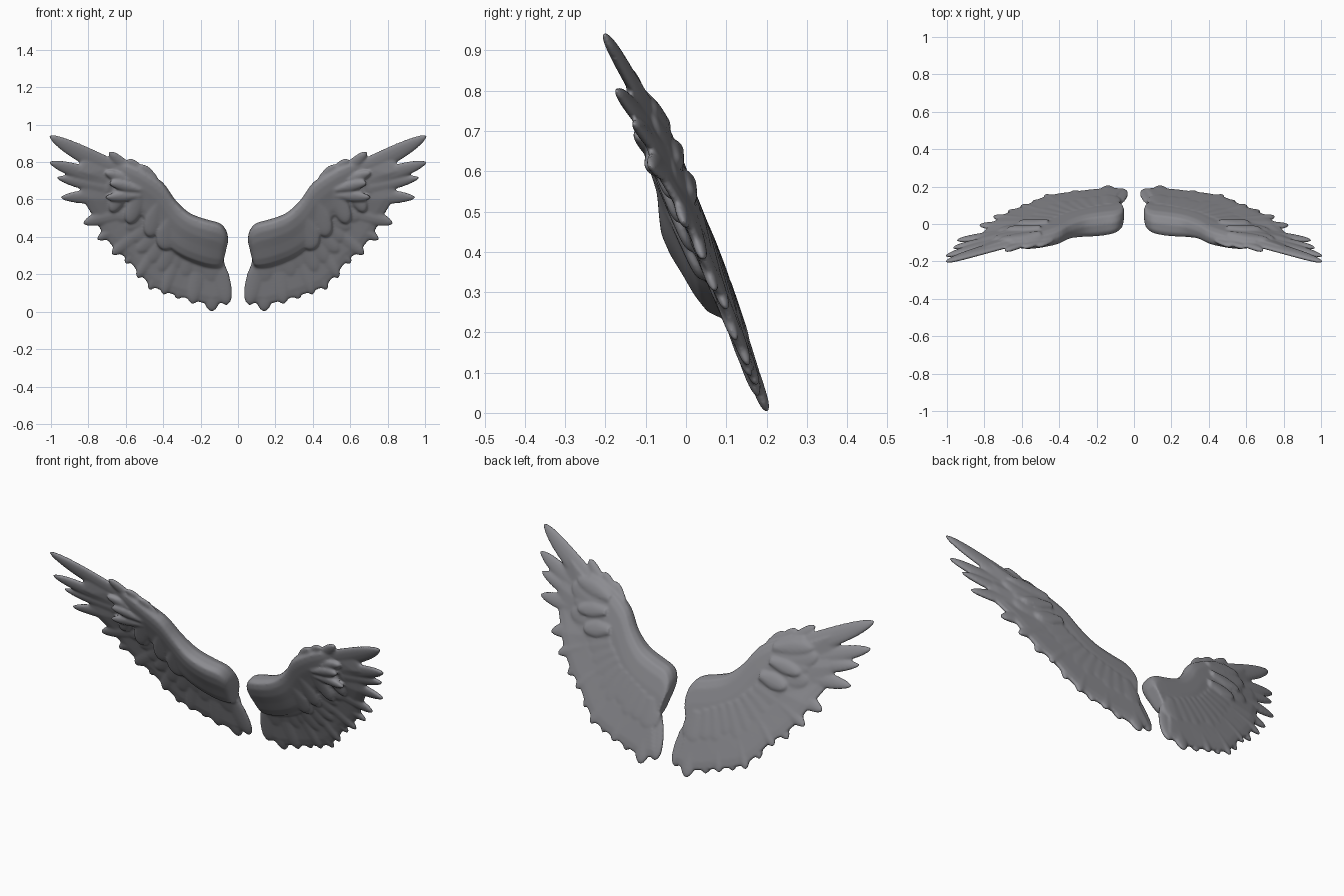
import bpy, bmesh, math, random
from mathutils import Vector

if "Cube" in bpy.data.objects:
    bpy.data.objects.remove(bpy.data.objects["Cube"])

grey = bpy.data.materials.new("stone grey")
grey.diffuse_color = (0.26, 0.26, 0.28, 1)
grey.use_nodes = True
grey.node_tree.nodes["Principled BSDF"].inputs["Base Color"].default_value = grey.diffuse_color


def mid_y(x, z):
    """Curved, tilted surface that the whole wing lies on."""
    return 0.2 - 0.35 * z - 0.07 * x * x


def skin(bm, rings):
    """Close a list of equal vertex rings into a solid."""
    n = len(rings[0])
    for a, b in zip(rings, rings[1:]):
        for i in range(n):
            bm.faces.new((a[i], a[(i + 1) % n], b[(i + 1) % n], b[i]))
    bm.faces.new(rings[0])
    bm.faces.new(rings[-1])


def smooth_path(pts, steps=4):
    """Catmull-Rom curve through the points."""
    p = [Vector(q) for q in pts]
    p = [p[0]] + p + [p[-1]]
    out = []
    for a, b, c, d in zip(p, p[1:], p[2:], p[3:]):
        for k in range(steps):
            t = k / steps
            out.append(.5 * (2 * b + (c - a) * t + (2 * a - 5 * b + 4 * c - d) * t * t
                             + (3 * b - a - 3 * c + d) * t ** 3))
    return out + [p[-1]]


def feather(bm, root, tip, hw, off=0.0, thick=0.012, bend=0.0, power=4, tip_off=None):
    """Flat tapered blade from root to tip (x, z); off moves it to the front."""
    r, t = Vector(root), Vector(tip)
    d = t - r
    side = Vector((-d.y, d.x)).normalized()
    tip_off = off if tip_off is None else tip_off
    rings = []
    for k in range(15):
        s = min(math.sin(k / 14 * math.pi / 2), 0.997)
        c = r + d * s + side * bend * 4 * s * (1 - s)
        w = hw * min(1, 0.55 + s) * (1 - s ** power) ** 0.6
        h = thick * (1 - s ** 12) ** 0.5
        o = off + (tip_off - off) * s
        ring = []
        for j in range(12):
            a = j * math.tau / 12
            p = c + side * w * math.cos(a)
            ring.append(bm.verts.new((p.x, mid_y(p.x, p.y) - o + h * math.sin(a), p.y)))
        rings.append(ring)
    skin(bm, rings)


# flight feathers: root, tip, half width, bend, taper power, offset of tip, filled part
FLIGHT = [((.50, .69), (1.01, .940), .054, -.010, 4, 0, .64), ((.50, .65), (1.01, .800), .046, -.005, 5, .024, .70),
          ((.50, .62), (.972, .718), .042, 0, 4, .008, .75), ((.48, .59), (.95, .61), .050, .012, 3.5, .014, .76),
          ((.46, .55), (.83, .472), .052, .012, 4, -.010, .82), ((.44, .52), (.755, .385), .048, .012, 4, -.012, .88),
          ((.41, .49), (.675, .305), .048, .012, 5, -.012, .91), ((.38, .46), (.605, .258), .044, .01, 5, -.012, .92),
          ((.35, .43), (.54, .180), .046, .01, 5, -.010, .93), ((.31, .41), (.475, .115), .046, .01, 5, -.008, .94),
          ((.27, .39), (.40, .090), .046, .01, 6, -.005, .95), ((.23, .37), (.325, .066), .048, .006, 6, -.003, .95),
          ((.19, .35), (.245, .04), .054, 0, 6, 0, .94), ((.14, .33), (.14, .0), .058, 0, 6, 0, .90),
          ((.125, .31), (.058, .035), .052, 0, 6, 0, .94)]

# arm sections: leading edge x z, covert edge x z, front bulge
ARM = [(.052, .38, .078, .27, .045), (.060, .43, .09, .238, .078), (.095, .473, .13, .23, .096),
       (.17, .495, .20, .245, .104), (.26, .530, .30, .285, .094), (.335, .60, .385, .345, .074),
       (.40, .69, .45, .43, .068), (.49, .750, .54, .52, .060), (.57, .788, .62, .59, .045),
       (.65, .805, .675, .66, .018)]
# cross-section: fraction from leading edge, depth (front: times bulge, back: absolute)
FRONT = [(0, .25), (.03, .68), (.09, .92), (.22, 1), (.4, .96), (.58, .84), (.78, .73), (.92, .58), (1, .2)]
BACK = [(.98, -.012), (.75, -.022), (.45, -.026), (.18, -.024), (.04, -.012)]


def arm(bm):
    rings = []
    for q in smooth_path(ARM):
        ring = []
        for f, h in [(f, h * q[4]) for f, h in FRONT] + BACK:
            p = Vector((q[0], q[1])).lerp(Vector((q[2], q[3])), f)
            ring.append(bm.verts.new((p.x, mid_y(p.x, p.y) - h, p.y)))
        rings.append(ring)
    skin(bm, rings)


def web(bm):
    """Sheet that closes the gaps between the flight feathers."""
    rings = []
    for root, tip, hw, bend, power, toff, fill in FLIGHT:
        a, b = Vector(root), Vector(tip)
        ring = []
        for f, h in [(0, .013), (.5, .015), (.85, .014), (.97, .009), (1, 0),
                     (.97, -.012), (.85, -.018), (.5, -.022), (0, -.016)]:
            p = a.lerp(b, f * fill)
            ring.append(bm.verts.new((p.x, mid_y(p.x, p.y) - h - toff * f * f, p.y)))
        rings.append(ring)
    skin(bm, rings)


def build_wing(name, sign):
    random.seed(4)
    bm = bmesh.new()
    arm(bm)
    web(bm)
    for i, (root, tip, hw, bend, power, toff, fill) in enumerate(FLIGHT):
        o = 0.003 * (-1) ** i
        feather(bm, root, tip, hw, o, 0.017, bend, power, o + toff)
    # second layer of shorter feathers, front and back
    for i, (root, tip, hw, bend, power, toff, fill) in enumerate(FLIGHT[1:-1]):
        r, t = Vector(root), Vector(tip)
        f = 0.62 + random.uniform(-.1, .1)
        feather(bm, r, r.lerp(t, f), hw * 1.1, .022, .012, bend * .5, 5, .004)
        feather(bm, r, r.lerp(t, f - .08), hw * 1.25, -.014, .014, bend * .5, 6, -.012)
    # raised covert tips along the edge of the arm
    for q, (reach, hw) in zip(ARM[5:], [(.015, .06), (.03, .05), (.05, .045), (.06, .04), (.04, .03)]):
        a, b = Vector(q[:2]), Vector(q[2:4])
        out = (b - a).normalized() + Vector((.7, 0))
        feather(bm, a.lerp(b, .4), b + out * reach, hw, q[4] * .72, .016, 0, 6, q[4] * .45)
    # wrist tufts, front, leading edge and back
    for root, tip, hw, off in [((.54, .72), (.69, .855), .032, .010), ((.48, .70), (.59, .815), .035, .016),
                               ((.42, .64), (.52, .785), .04, .025), ((.54, .68), (.71, .745), .03, .03),
                               ((.52, .65), (.69, .69), .028, .046), ((.52, .62), (.71, .61), .028, .042),
                               ((.50, .66), (.68, .63), .035, -.026), ((.46, .58), (.62, .55), .04, -.026),
                               ((.50, .72), (.72, .76), .04, -.016)]:
        feather(bm, root, tip, hw, off, .016, 0, 5)
    for v in bm.verts:
        v.co.x *= sign
    bmesh.ops.recalc_face_normals(bm, faces=bm.faces)
    me = bpy.data.meshes.new(name)
    bm.to_mesh(me)
    bm.free()
    me.materials.append(grey)
    ob = bpy.data.objects.new(name, me)
    bpy.context.collection.objects.link(ob)
    # fuse the layers into one softly sculpted skin
    rm = ob.modifiers.new("fuse", 'REMESH')
    rm.mode = 'VOXEL'
    rm.voxel_size = 0.006
    rm.use_smooth_shade = True
    sm = ob.modifiers.new("soften", 'SMOOTH')
    sm.factor = 0.5
    sm.iterations = 10


build_wing("right_wing", 1)
build_wing("left_wing", -1)
